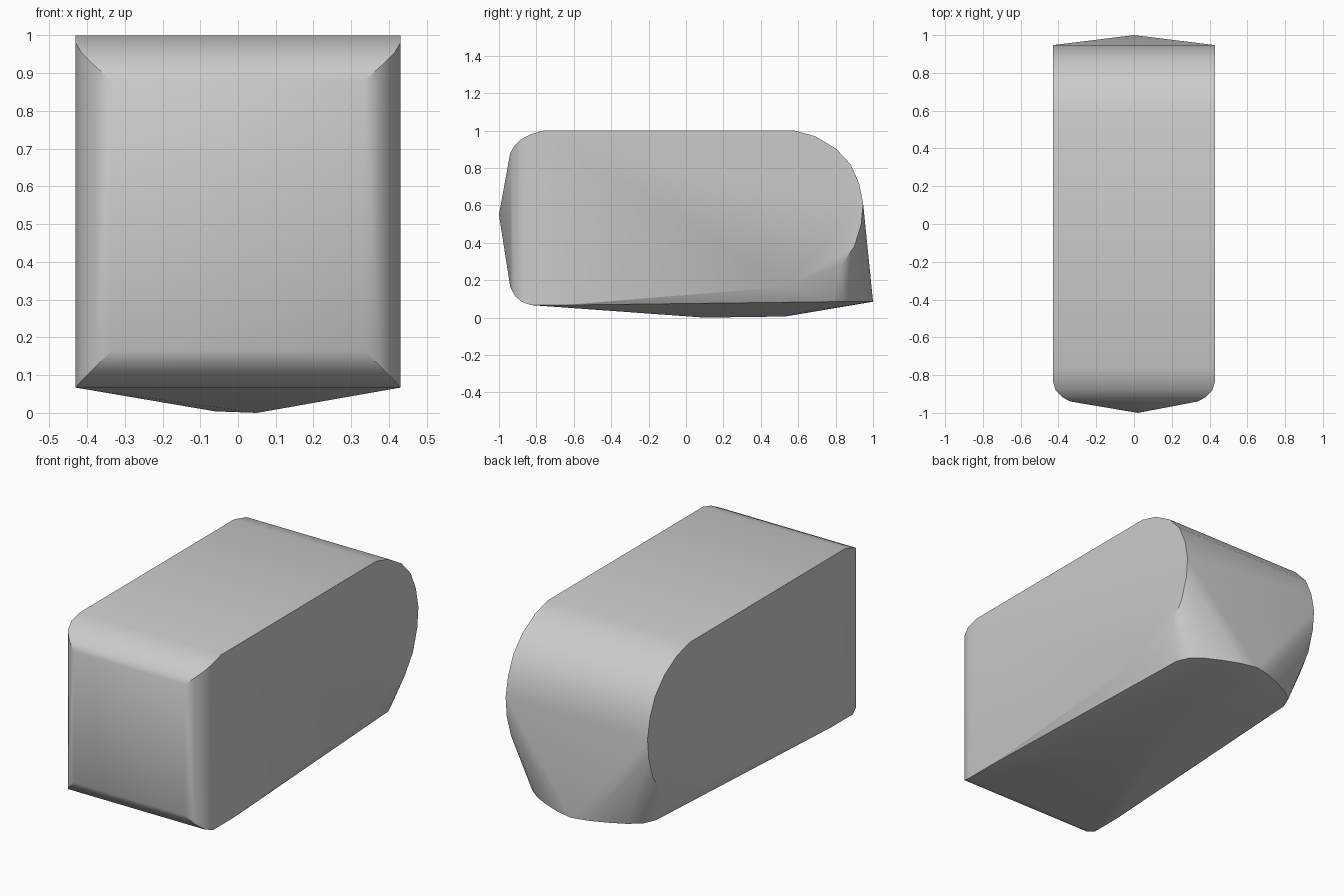
import bpy
import bmesh

cube = bpy.data.objects.get("Cube")
if cube:
    bpy.data.objects.remove(cube, do_unlink=True)

# Plain grey material
grey = bpy.data.materials.new("plain grey")
grey.use_nodes = True
colour = (0.6, 0.6, 0.6, 1.0)
grey.diffuse_color = colour
grey.node_tree.nodes["Principled BSDF"].inputs["Base Color"].default_value = colour

HALF = 0.43
points = []


def mirrored(x, y, z):
    points.extend([(x, y, z), (-x, y, z)])


# Rounded front: nested rectangles (half width, y, bottom z, top z) and a shallow tip
for x, y, low, high in [(HALF, -0.76, 0.067, 1.0), (HALF, -0.83, 0.067, 0.98),
                        (0.415, -0.88, 0.085, 0.955), (0.38, -0.917, 0.12, 0.92),
                        (0.335, -0.94, 0.165, 0.88)]:
    mirrored(x, y, low)
    mirrored(x, y, high)
points.append((0.02, -1.0, 0.55))

# Flat sides: rounded back outline (y, z)
for y, z in [(0.58, 1.0), (0.69, 0.97), (0.80, 0.905), (0.88, 0.82), (0.925, 0.72),
             (0.947, 0.61), (0.937, 0.5), (0.90, 0.38), (0.83, 0.28),
             (0.53, 0.165), (-0.65, 0.067)]:
    mirrored(HALF, y, z)

# Curved rim around the underside (half width, y)
for x, y in [(0.385, -0.18), (0.365, 0.78), (0.335, 0.85), (0.27, 0.90), (0.18, 0.945),
             (0.09, 0.98), (0.0, 1.0)]:
    mirrored(x, y, 0.085)

# Shallow keel
points += [(0.05, 0.10, 0.0), (-0.06, 0.10, 0.004), (0.05, 0.53, 0.006), (-0.05, 0.53, 0.01)]

# Wrap the outline in one closed skin
bm = bmesh.new()
for p in points:
    bm.verts.new(p)
bmesh.ops.remove_doubles(bm, verts=bm.verts, dist=0.0005)
hull = bmesh.ops.convex_hull(bm, input=bm.verts)
spare = {v for v in hull["geom_interior"] + hull["geom_unused"]
         if isinstance(v, bmesh.types.BMVert) and not v.link_faces}
bmesh.ops.delete(bm, geom=list(spare), context='VERTS')
bmesh.ops.dissolve_limit(bm, angle_limit=0.005, verts=bm.verts, edges=bm.edges)
bmesh.ops.recalc_face_normals(bm, faces=bm.faces)

mesh = bpy.data.meshes.new("rounded_block")
bm.to_mesh(mesh)
bm.free()
mesh.materials.append(grey)
block = bpy.data.objects.new("rounded_block", mesh)
bpy.context.collection.objects.link(block)

# Smooth the rounded parts and keep the rims crisp
bpy.ops.object.select_all(action='DESELECT')
block.select_set(True)
bpy.context.view_layer.objects.active = block
bpy.ops.object.shade_smooth_by_angle(angle=0.55)
